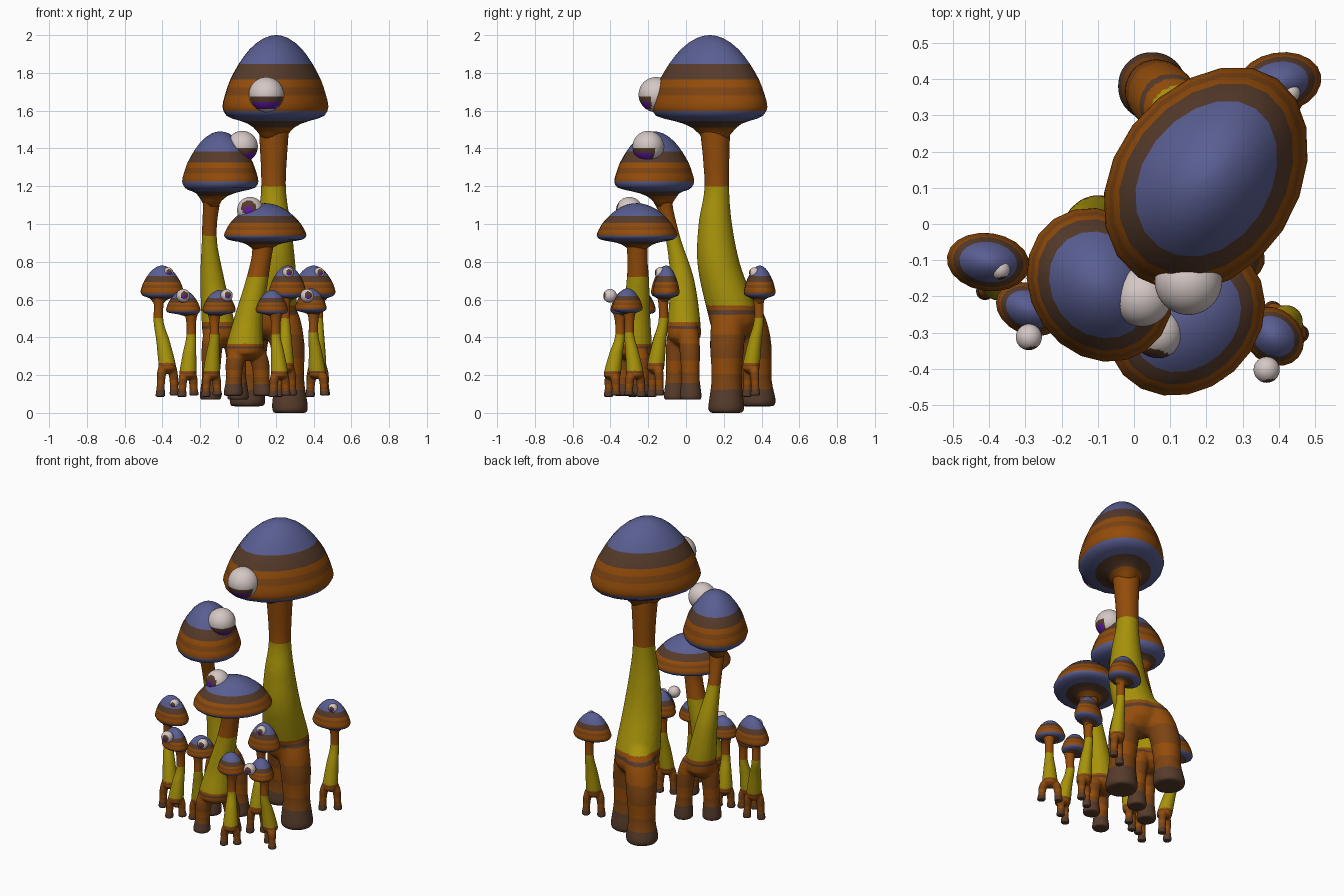
import bpy, bmesh, math
from mathutils import Vector

if "Cube" in bpy.data.objects:
    bpy.data.objects.remove(bpy.data.objects["Cube"])

COLOURS = {
    "blue": (0.1, 0.112, 0.285), "orange": (0.295, 0.073, 0.003),
    "brown": (0.094, 0.044, 0.024), "rust": (0.205, 0.057, 0.006),
    "yellow": (0.385, 0.29, 0.003), "white": (0.66, 0.575, 0.55),
    "purple": (0.12, 0.01, 0.38),
}
NAMES = list(COLOURS)
MATS = []
for n, c in COLOURS.items():
    m = bpy.data.materials.new(n)
    m.diffuse_color = (*c, 1)
    m.use_nodes = True
    m.node_tree.nodes["Principled BSDF"].inputs["Base Color"].default_value = m.diffuse_color
    MATS.append(m)


def finish(bm, name, rule):
    """Turn a bmesh into a smooth object, colouring faces by a rule on their centre."""
    bmesh.ops.recalc_face_normals(bm, faces=bm.faces)
    for f in bm.faces:
        f.smooth = True
        f.material_index = NAMES.index(rule(f.calc_center_median()))
    me = bpy.data.meshes.new(name)
    bm.to_mesh(me)
    bm.free()
    for m in MATS:
        me.materials.append(m)
    ob = bpy.data.objects.new(name, me)
    bpy.context.collection.objects.link(ob)
    return ob


def blend(bm, voxel):
    """Fuse overlapping tubes into one softly filleted skin."""
    bmesh.ops.recalc_face_normals(bm, faces=bm.faces)
    me = bpy.data.meshes.new("blend")
    bm.to_mesh(me)
    bm.free()
    ob = bpy.data.objects.new("blend", me)
    bpy.context.collection.objects.link(ob)
    rem = ob.modifiers.new("fuse", 'REMESH')
    rem.mode, rem.voxel_size = 'VOXEL', voxel
    sm = ob.modifiers.new("soften", 'SMOOTH')
    sm.factor, sm.iterations = 0.5, 10
    deps = bpy.context.evaluated_depsgraph_get()
    out = bmesh.new()
    out.from_mesh(ob.evaluated_get(deps).to_mesh())
    bpy.data.objects.remove(ob)
    bpy.data.meshes.remove(me)
    return out


def loft(bm, rings):
    """Bridge rings of coordinates and close both ends."""
    vs = [[bm.verts.new(p) for p in r] for r in rings]
    n = len(vs[0])
    for a, b in zip(vs, vs[1:]):
        for i in range(n):
            j = (i + 1) % n
            bm.faces.new((a[i], a[j], b[j], b[i]))
    bm.faces.new(vs[0])
    bm.faces.new(vs[-1])


def tube(bm, pts, n=18, sub=10):
    """Smooth tube through (x, y, z, radius) points with level rings."""
    P = [Vector(p) for p in pts]
    P = [2 * P[0] - P[1]] + P + [2 * P[-1] - P[-2]]
    path = []
    for a, b, c, d in zip(P, P[1:], P[2:], P[3:]):
        for k in range(sub):
            t = k / sub
            path.append(0.5 * (2 * b + (c - a) * t + (2 * a - 5 * b + 4 * c - d) * t * t
                               + (3 * b - a - 3 * c + d) * t ** 3))
    path.append(P[-2])
    loft(bm, [[(q[0] + q[3] * math.cos(2 * math.pi * i / n),
                q[1] + q[3] * math.sin(2 * math.pi * i / n), q[2]) for i in range(n)] for q in path])


# cap profile: (height from rim to top, radius fraction)
CAP = [(-0.50, 0.18), (-0.38, 0.27), (-0.29, 0.38), (-0.235, 0.5), (-0.195, 0.65), (-0.165, 0.8),
       (-0.125, 0.92), (-0.06, 0.98), (0, 1), (0.08, 0.985), (0.16, 0.955), (0.27, 0.91), (0.38, 0.855),
       (0.49, 0.78), (0.60, 0.695), (0.70, 0.605), (0.80, 0.50), (0.89, 0.37), (0.96, 0.225),
       (0.99, 0.11), (1, 0.02)]


def cap(name, c, rx, ry, rot, top, rim, neck, taper=0, n=20):
    bm = bmesh.new()
    ca, sa = math.cos(math.radians(rot)), math.sin(math.radians(rot))
    rings = []
    for t, r in CAP:
        k = min(1, max(0, (-t - 0.12) / 0.2))       # underside drifts over to the neck
        cx, cy = c[0] + (neck[0] - c[0]) * k, c[1] + (neck[1] - c[1]) * k
        ring = []
        for i in range(n):
            a = 2 * math.pi * i / n
            u = rx * r * math.cos(a)
            v = ry * r * math.sin(a) * (1 - taper * math.cos(a))
            ring.append((cx + u * ca - v * sa, cy + u * sa + v * ca, rim + t * (top - rim)))
        rings.append(ring)
    loft(bm, rings)

    def rule(p):
        t = (p.z - rim) / (top - rim)
        for lim, col in ((-0.3, "orange"), (-0.185, "brown"), (-0.03, "blue"), (0.16, "orange"),
                         (0.27, "rust"), (0.38, "orange"), (0.60, "brown")):
            if t < lim:
                return col
        return "blue"
    finish(bm, name, rule)


def body(name, stem, feet, foot_r, yellow):
    """Stem plus two legs; the last stem point is the hip."""
    bm = bmesh.new()
    hx, hy, hz, hr = stem[-1]
    z0 = min(f[2] for f in feet)
    drop = hz - z0
    tube(bm, stem + [(hx, hy, hz - 0.16 * drop, hr * 0.8), (hx, hy, hz - 0.26 * drop, hr * 0.3)])
    for fx, fy, fz in feet:
        def at(k, z, r):
            return (hx + (fx - hx) * k, hy + (fy - hy) * k, z, r * foot_r)
        tube(bm, [at(0.25, hz + 0.2 * drop, 0.6), at(0.58, hz, 1.0),
                  at(0.86, hz - 0.3 * drop, 1.02), at(0.95, hz - 0.65 * drop, 0.9),
                  at(1, fz + 0.06 * drop, 1.08), at(1, fz, 1.0)])
    lo, hi = yellow
    bm = blend(bm, max(0.0045, foot_r * 0.13))

    def rule(p):
        if p.z > hi:
            return "orange"
        if p.z > lo:
            return "yellow"
        t = (p.z - z0) / (lo - z0)
        for lim, col in ((0.22, "brown"), (0.36, "rust"), (0.5, "orange"), (0.72, "rust"),
                         (0.91, "orange"), (0.95, "brown")):
            if t < lim:
                return col
        return "orange"
    finish(bm, name, rule)


def eye(name, c, r, look, lid=None):
    """White ball with an iris disc, or an iris cut off straight below a lid direction."""
    bm = bmesh.new()
    bmesh.ops.create_uvsphere(bm, u_segments=40, v_segments=30, radius=r)
    d = Vector(look).normalized()
    up = Vector(lid).normalized() if lid else None
    low = (d + Vector((0, 0, -0.3))).normalized()

    def rule(p):
        p = p.normalized()
        k = p.dot(d)
        if up:
            h = p.dot(up)
            if h > -0.12 or h < -0.8 or k < 0.35:
                return "white"
            return "purple" if h < -0.45 and k > 0.45 else "brown"
        return "purple" if p.dot(low) > 0.95 else "brown" if k > 0.83 else "white"
    finish(bm, name, rule).location = c


# tall mushroom
cap("tall_cap", (0.203, 0.127), 0.335, 0.253, 55, 2.0, 1.62, (0.19, 0.155), 0.05)
body("tall_stem", [(0.19, 0.15, 1.6, 0.09), (0.19, 0.155, 1.48, 0.08), (0.188, 0.163, 1.2, 0.067),
                   (0.19, 0.155, 1.0, 0.09), (0.19, 0.175, 0.78, 0.115), (0.175, 0.25, 0.52, 0.135)],
     [(0.05, 0.38, 0.035), (0.275, 0.213, 0.0)], 0.09, (0.57, 1.2))
eye("tall_eye", (0.15, -0.158, 1.685), 0.093, (0, -1, -0.1), (0, 0, 1))

# middle mushroom
cap("middle_cap", (-0.094, -0.168), 0.222, 0.192, -55, 1.49, 1.225, (-0.14, -0.12))
body("middle_stem", [(-0.13, -0.13, 1.22, 0.065), (-0.14, -0.12, 1.12, 0.047), (-0.152, -0.07, 0.93, 0.04),
                     (-0.135, -0.02, 0.7, 0.065), (-0.1, -0.01, 0.44, 0.09)],
     [(-0.145, -0.06, 0.07), (0.0, 0.025, 0.07)], 0.054, (0.48, 0.94))
eye("middle_eye", (0.022, -0.2, 1.41), 0.083, (0.75, -0.65, -0.1), (0, 0, 1))

# front mushroom
cap("front_cap", (0.144, -0.26), 0.234, 0.197, 42, 1.11, 0.94, (0.128, -0.258))
body("front_stem", [(0.135, -0.26, 0.94, 0.065), (0.127, -0.258, 0.84, 0.054), (0.1, -0.255, 0.7, 0.06),
                    (0.055, -0.265, 0.5, 0.077), (0.035, -0.28, 0.34, 0.1)],
     [(-0.025, -0.335, 0.09), (0.13, -0.235, 0.09)], 0.048, (0.365, 0.72))
eye("front_eye", (0.065, -0.3, 1.073), 0.07, (-0.15, -0.9, 0.25))

# small mushrooms: cap centre, radii, turn, top, neck, hip, foot spread, eye position, eye radius
SMALL = [
    ("far_left", (-0.402, -0.105), (0.115, 0.08), -8, 0.78, (-0.42, -0.12), (-0.374, -0.165),
     (0.037, 0.02), (-0.37, -0.125, 0.742), 0.028),
    ("left", (-0.29, -0.235), (0.095, 0.07), -25, 0.65, (-0.248, -0.235), (-0.265, -0.26),
     (0.032, 0.022), (-0.29, -0.312, 0.62), 0.036),
    ("inner_left", (-0.1, -0.235), (0.09, 0.072), 20, 0.65, (-0.125, -0.23), (-0.14, -0.2),
     (0.03, 0.022), (-0.06, -0.275, 0.622), 0.032),
    ("inner_right", (0.18, -0.325), (0.085, 0.075), 0, 0.65, (0.2, -0.35), (0.22, -0.39),
     (0.034, 0.02), None, 0),
    ("right", (0.385, -0.31), (0.09, 0.075), -40, 0.66, (0.4, -0.3), (0.42, -0.27),
     (0.038, -0.033), (0.366, -0.402, 0.62), 0.036),
    ("back_right", (0.262, -0.105), (0.1, 0.07), 10, 0.78, (0.25, -0.12), (0.25, -0.16),
     (0.037, 0.02), (0.265, -0.135, 0.742), 0.03),
    ("far_back", (0.4, 0.39), (0.118, 0.083), 10, 0.78, (0.425, 0.385), (0.422, 0.345),
     (0.04, 0.022), (0.43, 0.362, 0.742), 0.028),
]
for name, c, (rx, ry), rot, top, nk, hip, (sx, sy), ep, er in SMALL:
    k = top / 0.78
    rim = top - 0.14 if top > 0.7 else top - 0.105
    cap(name + "_cap", c, rx, ry, rot, top, rim, nk)
    mx, my = nk[0] * 0.5 + hip[0] * 0.5, nk[1] * 0.5 + hip[1] * 0.5
    body(name + "_stem",
         [(nk[0], nk[1], rim + 0.01, 0.045), (nk[0], nk[1], rim - 0.06, 0.027), (nk[0], nk[1], 0.48 * k, 0.027),
          (mx, my, 0.38 * k, 0.036), (hip[0], hip[1], 0.25 * k, 0.046)],
         [(hip[0] - sx, hip[1] - sy, 0.085), (hip[0] + sx, hip[1] + sy, 0.092)], 0.024,
         (0.265 * k, 0.5 * k))
    if ep:
        eye(name + "_eye", ep, er, (0.2, -0.95, 0.1))
